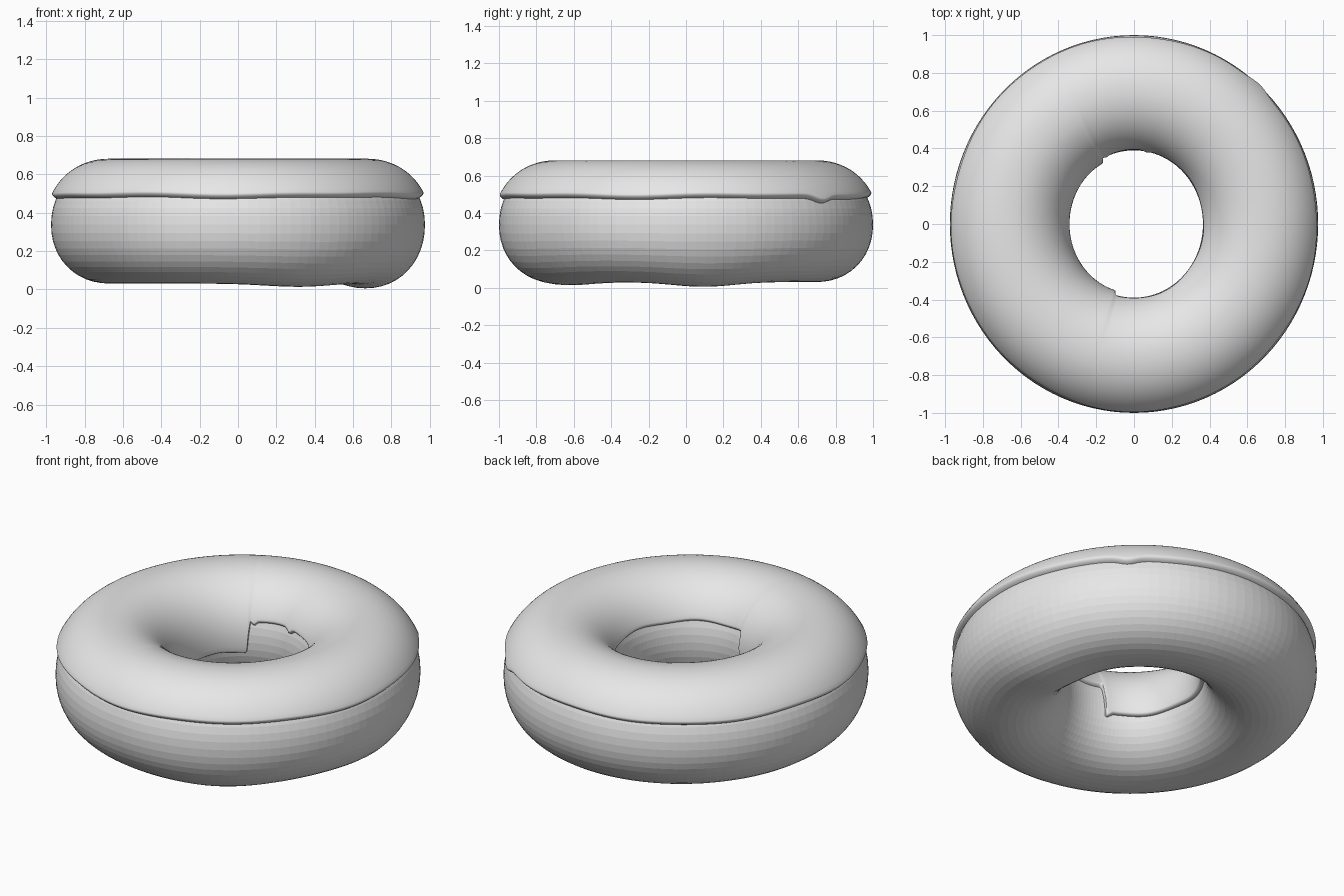
import bpy, bmesh, math

if "Cube" in bpy.data.objects:
    bpy.data.objects.remove(bpy.data.objects["Cube"])

grey = bpy.data.materials.new("plain_light_grey")
grey.diffuse_color = (0.8, 0.8, 0.8, 1)
grey.use_nodes = True
grey.node_tree.nodes["Principled BSDF"].inputs["Base Color"].default_value = grey.diffuse_color


def bump(deg, centre, width):
    d = (deg - centre + 180) % 360 - 180
    return math.exp(-(d / width) ** 2)


def point(theta, phi, t=0.0):
    """Point on the ring section, pushed outwards by t."""
    deg = math.degrees(theta)
    c, s = math.cos(phi), math.sin(phi)
    e = 2 / 2.1
    u = math.copysign(abs(c) ** e, c) * 0.305 + c * t
    z = 0.338 + math.copysign(abs(s) ** e, s) * 0.313 + s * t
    r = 0.67 + 0.025 * math.sin(theta) ** 2 + u
    if s < 0:  # uneven underside
        z += s * (0.025 * bump(deg, 8, 20) + 0.017 * bump(deg, 297, 22) - 0.006)
    return (r * math.cos(theta), r * math.sin(theta), z)


def loft(name, rings, smooth):
    """Join closed section rings into a closed loop."""
    bm = bmesh.new()
    vs = [[bm.verts.new(p) for p in ring] for ring in rings]
    n, m = len(vs), len(vs[0])
    for i in range(n):
        for j in range(m):
            a, b = vs[i], vs[(i + 1) % n]
            k = (j + 1) % m
            bm.faces.new((a[j], b[j], b[k], a[k])).smooth = smooth
    bmesh.ops.recalc_face_normals(bm, faces=bm.faces)
    me = bpy.data.meshes.new(name)
    bm.to_mesh(me)
    bm.free()
    me.materials.append(grey)
    ob = bpy.data.objects.new(name, me)
    bpy.context.collection.objects.link(ob)
    return ob


# Dough: faceted ring
N, M = 112, 48
loft("dough", [[point(2 * math.pi * i / N, 2 * math.pi * j / M) for j in range(M)]
               for i in range(N)], False)


# Icing: smooth shell with a rounded lip and a deep patch inside the hole
def step(x):
    x = min(1, max(0, x))
    return x * x * (3 - 2 * x)


def icing_ring(theta):
    deg = math.degrees(theta)
    lo = 25.5 + 0.7 * math.sin(5 * theta) + 0.5 * math.sin(9 * theta + 1) - 5 * bump(deg, 48, 4)
    deep = step((deg - 115) / 3) * step((256 - deg) / 3)
    hi = 159 + 30 * deep + 0.8 * math.sin(7 * theta)
    hi += 3 * bump(deg, 112, 2) + 4 * bump(deg, 80, 3) + 3 * bump(deg, 252, 3)
    lo, hi = math.radians(lo), math.radians(hi)
    t, lip = 0.031, 0.05
    ring = []
    for k in range(7):  # outer lip
        a = math.pi * k / 12
        ring.append(point(theta, lo + lip * (1 - math.sin(a)), t * (1 - math.cos(a))))
    ring.reverse()
    ring = [point(theta, lo + lip * (1 - math.cos(a)), t * math.sin(a))
            for a in [math.pi / 2 * k / 6 for k in range(7)]]
    ring += [point(theta, lo + lip + (hi - lo - 2 * lip) * k / 40, t - 0.008 * max(0, k / 40 - 0.5) * 2)
             for k in range(1, 40)]
    ring += [point(theta, hi - lip * (1 - math.sin(a)), (t - 0.008) * math.cos(a))
             for a in [math.pi / 2 * k / 6 for k in range(7)]]
    # underside, just inside the dough surface
    ring += [point(theta, hi + (lo - hi) * k / 24, -0.004) for k in range(25)]
    return ring


K = 300
loft("icing", [icing_ring(2 * math.pi * i / K) for i in range(K)], True)
